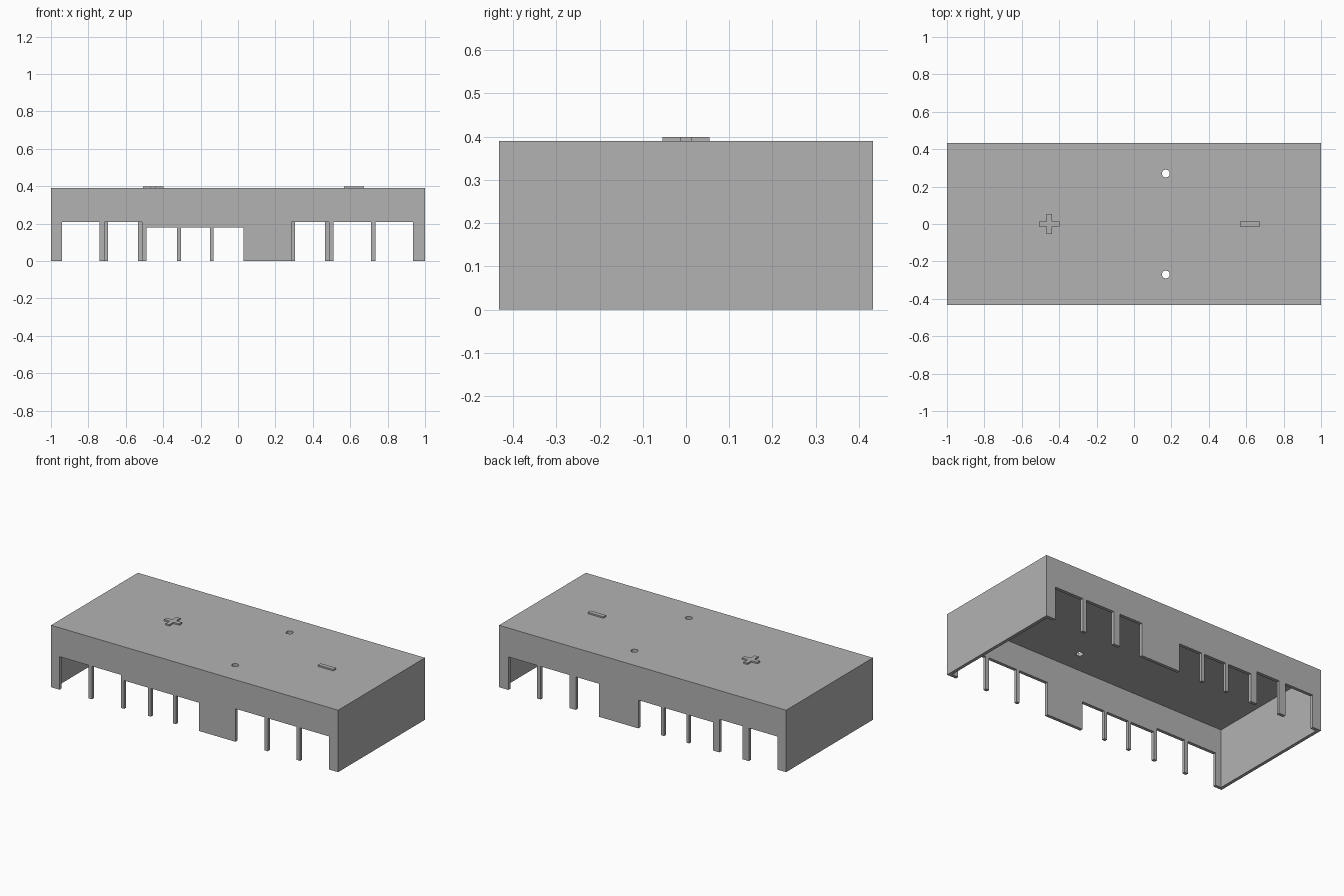
import bpy
import bmesh
from mathutils import Matrix, Vector

default = bpy.data.objects.get("Cube")
if default:
    bpy.data.objects.remove(default, do_unlink=True)

# Main dimensions
W, D, H = 1.0, 0.432, 0.39      # half width, half depth, height of the cover
WALL = 0.02
MARK_TOP = 0.399
TALL, LOW = 0.208, 0.178        # slot heights

grey = bpy.data.materials.new("plain grey")
grey.use_nodes = True
grey.diffuse_color = (0.45, 0.45, 0.45, 1)
grey.node_tree.nodes["Principled BSDF"].inputs["Base Color"].default_value = (0.45, 0.45, 0.45, 1)


def add_box(bm, lo, hi):
    lo, hi = Vector(lo), Vector(hi)
    place = Matrix.Translation((lo + hi) / 2) @ Matrix.Diagonal((hi - lo).to_4d())
    bmesh.ops.create_cube(bm, size=1, matrix=place)


def make_object(name, bm):
    mesh = bpy.data.meshes.new(name)
    bm.to_mesh(mesh)
    bm.free()
    mesh.materials.append(grey)
    obj = bpy.data.objects.new(name, mesh)
    bpy.context.collection.objects.link(obj)
    return obj


def cut(target, name, bm):
    cutter = make_object(name, bm)
    cutter.hide_render = True
    mod = target.modifiers.new(name, "BOOLEAN")
    mod.operation, mod.solver, mod.object = "DIFFERENCE", "EXACT", cutter
    bpy.context.view_layer.objects.active = target
    bpy.ops.object.modifier_apply(modifier=name)
    bpy.data.objects.remove(cutter, do_unlink=True)


# Cover body: a hollow box, open below
bm = bmesh.new()
add_box(bm, (-W, -D, 0), (W, D, H))
cover = make_object("cover", bm)

bm = bmesh.new()
add_box(bm, (-W + WALL, -D + WALL, -0.1), (W - WALL, D - WALL, H - WALL))
cut(cover, "cavity", bm)

# Slots leaving narrow posts in the front and back walls: (left, right, height)
middle = [(-0.49, -0.325, LOW), (-0.305, -0.15, LOW), (-0.13, 0.03, LOW)]
outer = [(0.51, 0.71, TALL), (0.735, 0.935, TALL), (-0.94, -0.74, TALL)]
front = outer + middle + [(-0.715, -0.512, TALL), (0.285, 0.487, TALL)]
back = outer + middle + [(-0.695, -0.535, TALL), (0.305, 0.465, TALL)]
bm = bmesh.new()
for slots, side in ((front, -1), (back, 1)):
    y0, y1 = sorted((side * (D - 2 * WALL), side * (D + WALL)))
    for x0, x1, top in slots:
        add_box(bm, (x0, y0, -0.1), (x1, y1, top))
cut(cover, "slots", bm)

# Two small round holes through the top
bm = bmesh.new()
for side in (-1, 1):
    bmesh.ops.create_cone(bm, cap_ends=True, segments=12, radius1=0.021, radius2=0.021,
                          depth=0.2, matrix=Matrix.Translation((0.17, side * 0.27, H)))
cut(cover, "holes", bm)


# Raised cross and bar on the top, each from one outline
def raised_mark(name, x, outline):
    bm = bmesh.new()
    face = bm.faces.new([bm.verts.new((x + px, py, H - 0.005)) for px, py in outline])
    up = bmesh.ops.extrude_face_region(bm, geom=[face])["geom"]
    bmesh.ops.translate(bm, vec=(0, 0, MARK_TOP - H + 0.005),
                        verts=[v for v in up if isinstance(v, bmesh.types.BMVert)])
    bmesh.ops.recalc_face_normals(bm, faces=bm.faces)
    return make_object(name, bm)


A, B = 0.054, 0.0135            # arm length and half width
corner = [(A, -B), (A, B), (B, B)]
cross = []
for turn in range(4):
    cross += corner
    corner = [(-y, x) for x, y in corner]
raised_mark("raised_cross", -0.453, cross)
raised_mark("raised_bar", 0.62, [(-A, -B), (A, -B), (A, B), (-A, B)])
